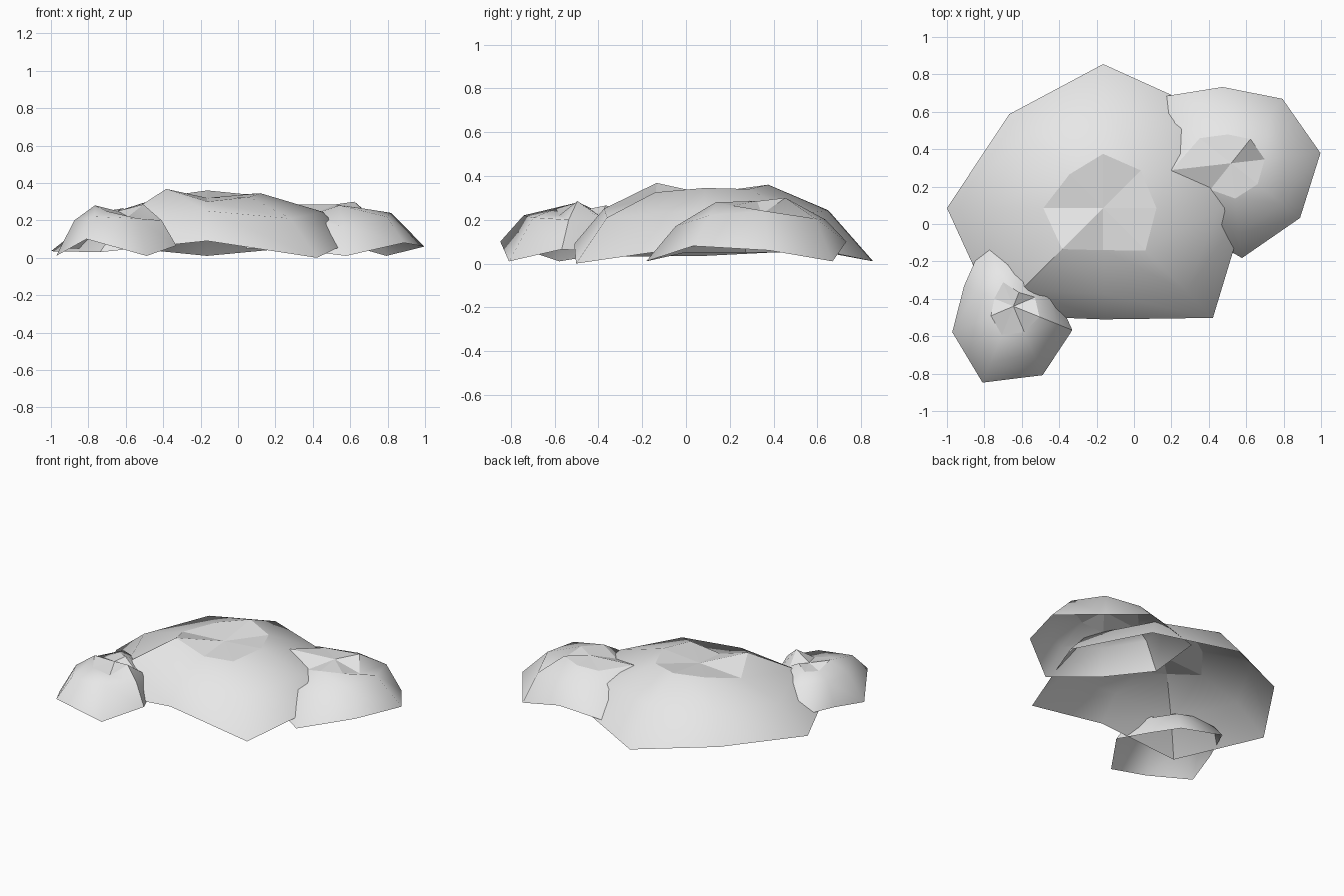
import bpy, bmesh, math

stone = bpy.data.materials.new("light_grey_stone")
stone.diffuse_color = (0.8, 0.8, 0.8, 1)


def mound(name, centre, start, seam, rings):
    """Open eight-sided shell: uneven dented top, shoulder, skirt.
    Each ring gives a radius and a height for every spoke."""
    bm = bmesh.new()
    hub = bm.verts.new(centre)
    loops = []
    for radii, heights in rings:
        loop = []
        for i, (r, z) in enumerate(zip(radii, heights)):
            a = math.radians(start + 45 * i)
            loop.append(bm.verts.new((centre[0] + r * math.cos(a),
                                      centre[1] + r * math.sin(a), z)))
        loops.append(loop)
    for i in range(8):
        j = (i + 1) % 8
        # flat facets of the top
        bm.faces.new((hub, loops[0][i], loops[0][j]))
        # smooth outer skin
        for inner, outer in zip(loops, loops[1:]):
            bm.faces.new((inner[i], outer[i], outer[j], inner[j])).smooth = True
    # hard crease running down one spoke
    for inner, outer in zip(loops, loops[1:]):
        bm.edges.get((inner[seam], outer[seam])).smooth = False
    me = bpy.data.meshes.new(name)
    bm.to_mesh(me)
    bm.free()
    me.materials.append(stone)
    ob = bpy.data.objects.new(name, me)
    bpy.context.collection.objects.link(ob)
    return ob


# Large central mound
mound("large_mound", (-0.165, 0.085, 0.32), 0, 5, [
    ((.285, .285, .29, .255, .32, .31, .225, .32),
     (.345, .34, .36, .335, .30, .368, .30, .325)),
    ((.62, .60, .565, .56, .62, .62, .46, .63),
     (.245, .225, .243, .24, .205, .225, .25, .21)),
    ((.765, .75, .77, .71, .835, .81, .595, .83),
     (.085, .06, .01, .06, .035, .03, .09, 0)),
])

# Medium mound at the back right
mound("right_mound", (0.52, 0.325, 0.285), 6.5, 4, [
    ((.18, .165, .155, .215, .32, .18, .19, .18),
     (.225, .30, .275, .27, .285, .235, .28, .265)),
    ((.30, .34, .315, .38, .39, .33, .375, .35),
     (.24, .205, .20, .205, .235, .21, .17, .22)),
    ((.48, .44, .41, .555, .48, .42, .51, .47),
     (.06, .01, .10, .05, .05, .05, .01, .08)),
])

# Small mound at the front left
mound("left_mound", (-0.645, -0.44, 0.25), -22, 0, [
    ((.15, .125, .08, .14, .11, .13, .165, .15),
     (.285, .215, .265, .25, .235, .28, .25, .22)),
    ((.255, .20, .20, .27, .22, .25, .325, .28),
     (.20, .18, .20, .205, .20, .20, .22, .21)),
    ((.34, .235, .28, .39, .285, .355, .44, .40),
     (.065, .05, .05, .05, .05, .01, .10, .01)),
])
